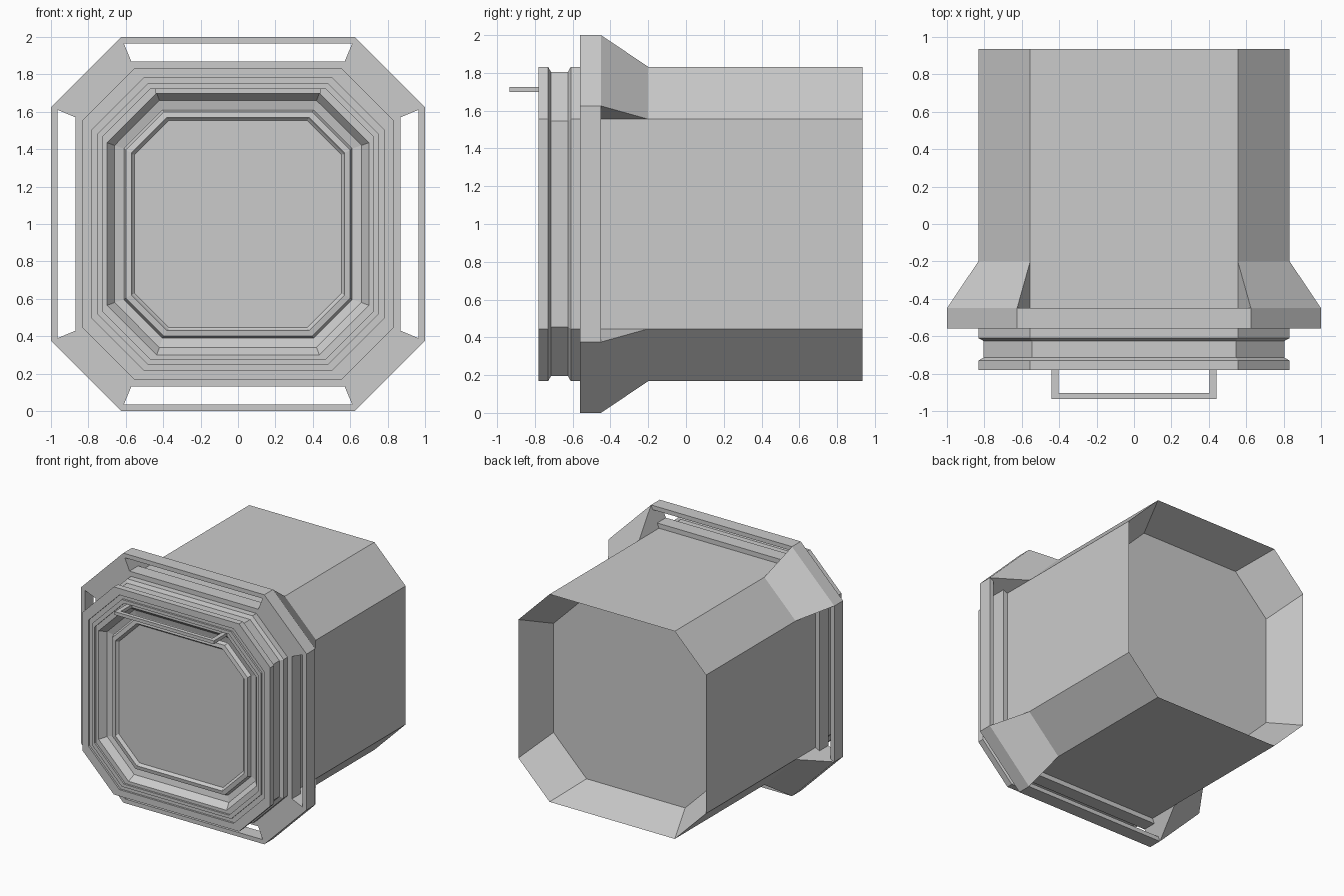
import bpy, bmesh, math
from mathutils import Matrix, Vector

if "Cube" in bpy.data.objects:
    bpy.data.objects.remove(bpy.data.objects["Cube"])

CENTRE = Vector((0, 0, 1))


def finish(name, bm):
    bmesh.ops.translate(bm, verts=bm.verts, vec=CENTRE)
    me = bpy.data.meshes.new(name)
    bm.to_mesh(me)
    bm.free()
    ob = bpy.data.objects.new(name, me)
    bpy.context.collection.objects.link(ob)
    return ob


def octagon(bm, y, h, f):
    """Chamfered square ring: half size h, half length of the flats f."""
    pts = [(f, h), (h, f), (h, -f), (f, -h), (-f, -h), (-h, -f), (-h, f), (-f, h)]
    return [bm.verts.new((x, y, z)) for x, z in pts]


def loft(bm, profile):
    """Skin the rings in order and cap both ends."""
    rings = [octagon(bm, *p) for p in profile]
    for a, b in zip(rings, rings[1:]):
        for i in range(8):
            j = (i + 1) % 8
            bm.faces.new((a[i], a[j], b[j], b[i]))
    bm.faces.new(rings[0])
    bm.faces.new(rings[-1])


def hull(name, pts, turn=0):
    """Convex solid, rotated by quarter turns about the y axis."""
    bm = bmesh.new()
    rot = Matrix.Rotation(turn * math.pi / 2, 3, 'Y')
    for p in pts:
        bm.verts.new(rot @ Vector(p))
    bmesh.ops.convex_hull(bm, input=bm.verts)
    bmesh.ops.dissolve_limit(bm, angle_limit=0.01, verts=bm.verts, edges=bm.edges)
    bmesh.ops.recalc_face_normals(bm, faces=bm.faces)
    return finish(name, bm)


def box(name, x0, x1, y0, y1, z0, z1):
    return hull(name, [(x, y, z) for x in (x0, x1) for y in (y0, y1) for z in (z0, z1)])


# Housing: tapered recess at the back, outer groove, stepped bezel, front panel
bm = bmesh.new()
loft(bm, [
    (0.635, 0.73, 0.437), (0.935, 0.832, 0.555),
    (-0.61, 0.832, 0.555), (-0.625, 0.805, 0.545),
    (-0.715, 0.805, 0.545), (-0.73, 0.832, 0.555),
    (-0.78, 0.832, 0.555), (-0.78, 0.78, 0.505),
    (-0.765, 0.78, 0.505), (-0.765, 0.75, 0.485),
    (-0.78, 0.75, 0.485), (-0.78, 0.725, 0.465),
    (-0.765, 0.725, 0.465), (-0.765, 0.70, 0.435),
    (-0.715, 0.66, 0.42), (-0.705, 0.615, 0.405),
    (-0.705, 0.61, 0.405), (-0.735, 0.60, 0.395),
    (-0.74, 0.57, 0.38), (-0.73, 0.565, 0.375),
    (-0.718, 0.553, 0.37),
])
bmesh.ops.recalc_face_normals(bm, faces=bm.faces)
finish("housing", bm)

# Flange: four corner wedges, outer rails and inner collar strips around the slots
Y0, Y1, Y2 = -0.56, -0.45, -0.20
inner = [(0.832, 0.555), (0.555, 0.832)]
outer = [(1.0, 0.625), (0.625, 1.0)]
for k in range(4):
    pts = [(x, y, z) for y in (Y0, Y1) for x, z in inner + outer]
    pts += [(x, Y2, z) for x, z in inner]
    hull(f"flange_corner_{k}", pts, k)
    rail = [(s * x, y, z) for s in (-1, 1) for y in (Y0, Y1)
            for x, z in ((0.625, 1.0), (0.611, 0.966))]
    hull(f"flange_rail_{k}", rail, k)
    strip = [(s * x, y, z) for s in (-1, 1) for y in (Y0, Y1)
             for x, z in ((0.571, 0.87), (0.555, 0.832))]
    hull(f"flange_collar_{k}", strip, k)

# Front handle
box("handle_bar", -0.44, 0.44, -0.935, -0.903, 0.698, 0.724)
for s in (-1, 1):
    box("handle_arm", *sorted((s * 0.405, s * 0.44)), -0.903, -0.76, 0.698, 0.724)
